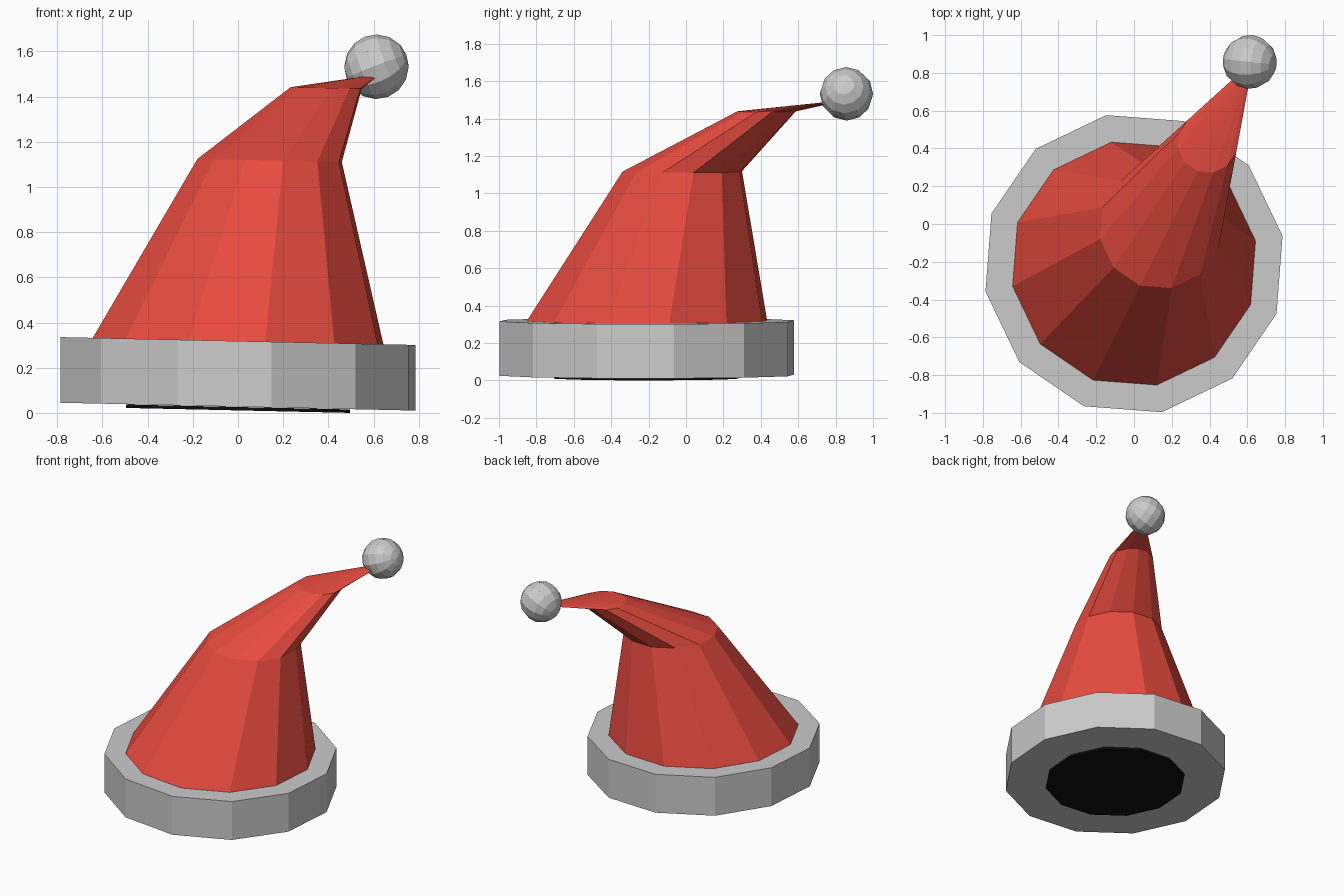
import bpy, bmesh
from math import sin, cos, radians, tau
from mathutils import Vector

if "Cube" in bpy.data.objects:
    bpy.data.objects.remove(bpy.data.objects["Cube"])

SIDES = 12
TURN = radians(10.6)
TILT = -0.022  # slight lean of every ring towards +x


def material(name, color):
    m = bpy.data.materials.new(name)
    m.diffuse_color = color
    m.use_nodes = True
    m.node_tree.nodes["Principled BSDF"].inputs["Base Color"].default_value = m.diffuse_color
    return m


def loft(name, rings, mat=None, cap_start=True, cap_end=True):
    """Skin a stack of 12-sided rings given as (x, y, z, radius)."""
    bm = bmesh.new()
    loops = []
    for x, y, z, r in rings:
        loop = []
        for i in range(SIDES):
            a = TURN + tau * i / SIDES
            dx = r * cos(a)
            loop.append(bm.verts.new((x + dx, y + r * sin(a), z + TILT * dx)))
        loops.append(loop)
    for low, high in zip(loops, loops[1:]):
        for i in range(SIDES):
            j = (i + 1) % SIDES
            bm.faces.new((low[i], low[j], high[j], high[i]))
    if cap_start:
        bm.faces.new(loops[0][::-1])
    if cap_end:
        bm.faces.new(loops[-1])
    mesh = bpy.data.meshes.new(name)
    bm.to_mesh(mesh)
    bm.free()
    ob = bpy.data.objects.new(name, mesh)
    bpy.context.collection.objects.link(ob)
    if mat:
        mesh.materials.append(mat)
    return ob


red = material("red_felt", (0.8, 0.07, 0.05, 1))
black = material("black_lining", (0.005, 0.005, 0.005, 1))

# Thick brim band
loft("brim", [(0, -0.21, 0.0275, 0.80), (0, -0.21, 0.318, 0.80)])

# Dark opening underneath
loft("opening", [(0, -0.21, 0.011, 0.505), (0, -0.21, 0.026, 0.505)], black)

# Bent, tapering cone
loft("hat_cone", [
    (0.0, -0.21, 0.316, 0.655),
    (0.14, -0.02, 1.117, 0.325),
    (0.39, 0.43, 1.438, 0.16),
    (0.60, 0.81, 1.492, 0.02),
], red)

# Ball on the tip, its poles turned sideways
bpy.ops.mesh.primitive_uv_sphere_add(segments=12, ring_count=8, radius=0.143,
                                     location=(0.613, 0.858, 1.532))
ball = bpy.context.object
ball.name = "tip_ball"
ball.rotation_euler = Vector((0.9, -0.1, 0.35)).to_track_quat('Z', 'Y').to_euler()
